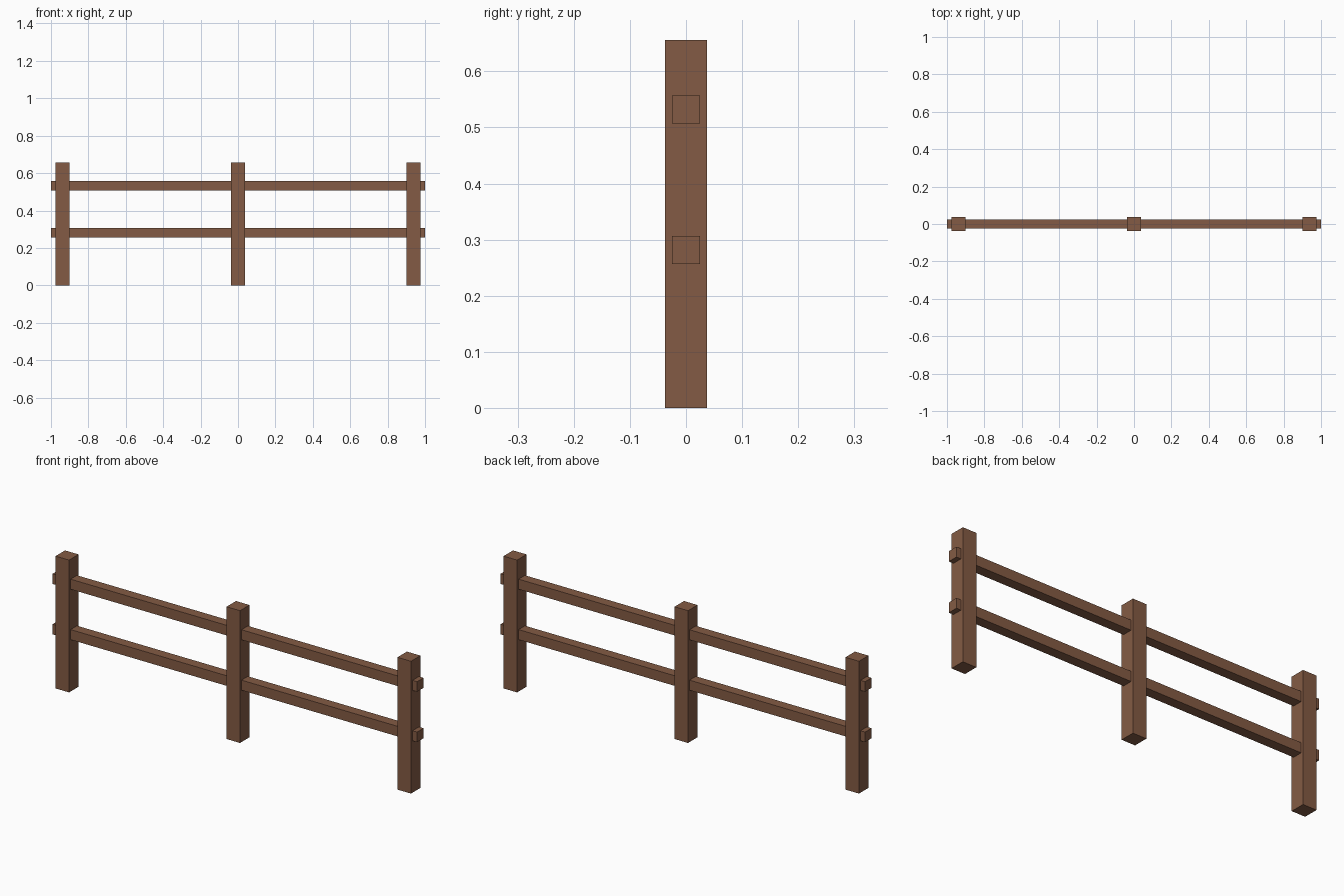
import bpy

if "Cube" in bpy.data.objects:
    bpy.data.objects.remove(bpy.data.objects["Cube"])

# One brown wood for the whole fence
wood = bpy.data.materials.new("brown_wood")
wood.diffuse_color = (0.23, 0.105, 0.058, 1.0)
wood.use_nodes = True
wood.node_tree.nodes["Principled BSDF"].inputs["Base Color"].default_value = wood.diffuse_color


def box(name, size, centre):
    bpy.ops.mesh.primitive_cube_add(size=1, location=centre)
    obj = bpy.context.object
    obj.name = name
    obj.scale = size
    bpy.ops.object.transform_apply(location=False, rotation=False, scale=True)
    obj.data.materials.append(wood)
    return obj


POST_WIDTH, POST_HEIGHT = 0.074, 0.656
RAIL_WIDTH = 0.05

# Three square posts
for name, x in (("left_post", -0.938), ("middle_post", 0.0), ("right_post", 0.938)):
    box(name, (POST_WIDTH, POST_WIDTH, POST_HEIGHT), (x, 0, POST_HEIGHT / 2))

# Two rails running through the posts, with ends sticking out
for name, z in (("lower_rail", 0.282), ("upper_rail", 0.532)):
    box(name, (2.0, RAIL_WIDTH, RAIL_WIDTH), (0, 0, z))
